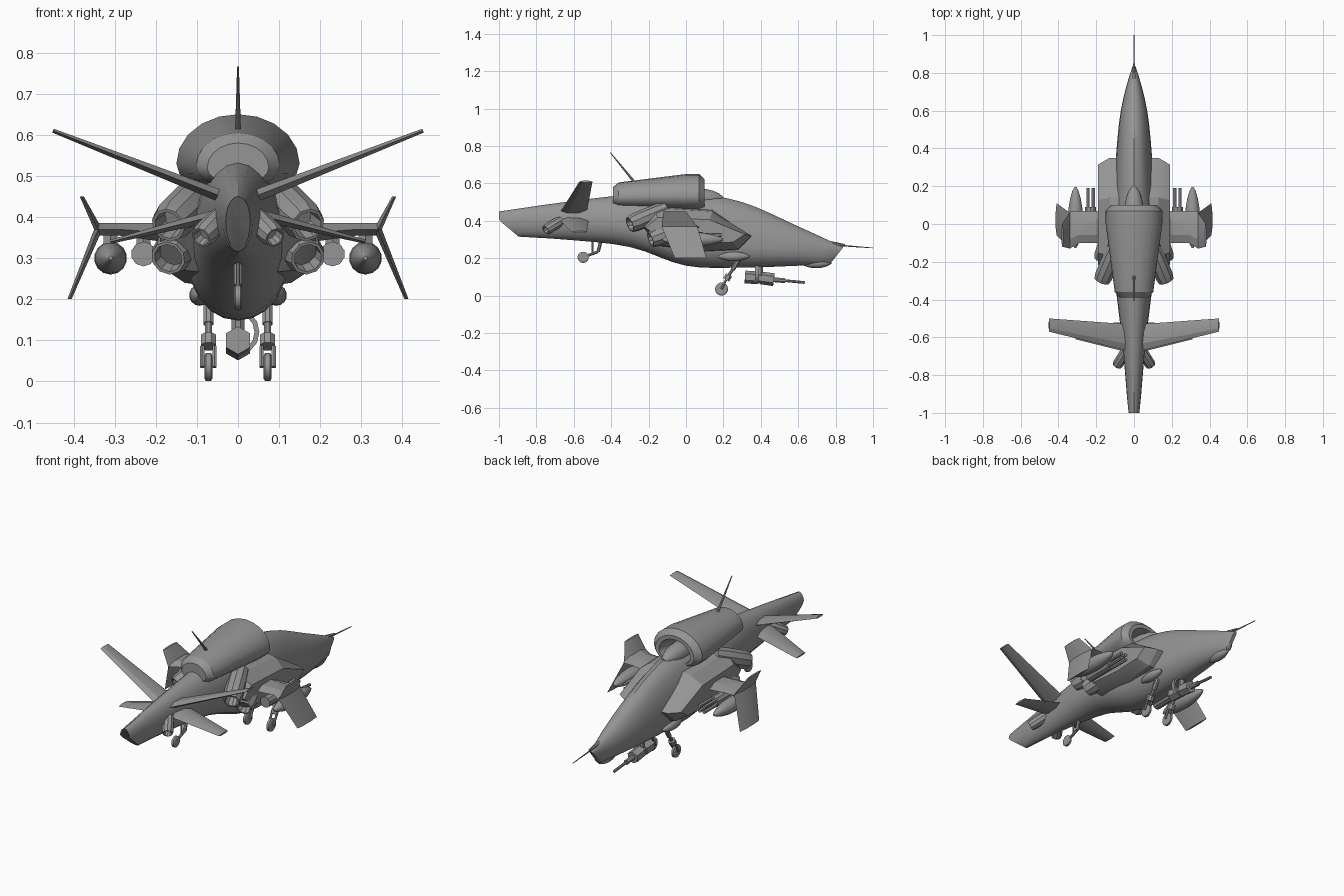
import bpy, bmesh
from math import sin, cos, pi, radians
from mathutils import Vector

old = bpy.data.objects.get("Cube")
if old:
    bpy.data.objects.remove(old, do_unlink=True)

GREY = (0.3, 0.3, 0.3, 1)
hull_grey = bpy.data.materials.new("hull grey")
hull_grey.use_nodes = True
hull_grey.diffuse_color = GREY
hull_grey.node_tree.nodes["Principled BSDF"].inputs["Base Color"].default_value = GREY


def skin(name, rings, mirror=False, angle=30):
    """Bridge equal rings of points into a closed shell."""
    bm = bmesh.new()
    loops = [[bm.verts.new(point) for point in ring] for ring in rings]
    for this, following in zip(loops, loops[1:]):
        for i in range(len(this)):
            bm.faces.new((this[i - 1], this[i], following[i], following[i - 1]))
    bm.faces.new(loops[0])
    bm.faces.new(loops[-1])
    bmesh.ops.recalc_face_normals(bm, faces=bm.faces)
    mesh = bpy.data.meshes.new(name)
    bm.to_mesh(mesh)
    bm.free()
    mesh.materials.append(hull_grey)
    ob = bpy.data.objects.new(name, mesh)
    bpy.context.collection.objects.link(ob)
    bpy.ops.object.select_all(action="DESELECT")
    ob.select_set(True)
    bpy.context.view_layer.objects.active = ob
    bpy.ops.object.shade_smooth_by_angle(angle=radians(angle))
    if mirror:
        ob.modifiers.new("Mirror", "MIRROR")


def section(y, top, bottom, half, wide, count=20):
    """Egg-shaped section across the body, widest at height wide."""
    ring = []
    for i in range(count):
        turn = 2 * pi * i / count
        rise = top - wide if sin(turn) > 0 else wide - bottom
        ring.append(Vector((half * cos(turn), y, wide + rise * sin(turn))))
    return ring


def refine(rows, steps=4):
    """Run a smooth curve through the rows."""
    rows = [Vector(row) for row in rows]
    padded = [2 * rows[0] - rows[1]] + rows + [2 * rows[-1] - rows[-2]]
    result = []
    for a, b, c, d in zip(padded, padded[1:], padded[2:], padded[3:]):
        for i in range(steps):
            t = i / steps
            result.append(b + t / 2 * (c - a + t * (2 * a - 5 * b + 4 * c - d
                                                    + t * (3 * b - 3 * c + d - a))))
    return result + [rows[-1]]


def turned(name, start, end, profile, count=12, mirror=False):
    """Turn a profile of (fraction along, radius) around the line from start to end."""
    start, end = Vector(start), Vector(end)
    facing = (end - start).to_track_quat("Z", "Y")
    rings = []
    for along, radius in profile:
        centre = start.lerp(end, along)
        turns = [2 * pi * (i + .5) / count for i in range(count)]
        rings.append([centre + facing @ Vector((radius * cos(a), radius * sin(a), 0)) for a in turns])
    skin(name, rings, mirror)


def rod(name, x, start, end, radius, count=8, taper=1):
    """Straight rod in the plane at x, from one (y, z) to another; a pair unless x is 0."""
    turned(name, (x, *start), (x, *end), [(0, radius), (1, radius * taper)], count, x > 0)


def pod(name, x, start, end, radius, fullness=.6):
    """Streamlined body in the plane at x; a pair unless x is 0."""
    steps = [.01, .08, .2, .35, .5, .65, .8, .92, .99]
    profile = [(t, radius * sin(pi * t) ** fullness) for t in steps]
    turned(name, (x, *start), (x, *end), profile, 14, x > 0)


def nozzle(name, start, end, radius):
    """Hollow exhaust pipe."""
    shape = [(0, .9), (.3, 1), (.85, 1), (1, .85), (1, .7), (.75, .6)]
    turned(name, start, end, [(t, radius * size) for t, size in shape], 10, True)


def wheel(name, x, y, z, radius, half_width, mirror):
    shape = [(0, .8), (.2, 1), (.8, 1), (1, .8)]
    turned(name, (x - half_width, y, z), (x + half_width, y, z),
           [(t, radius * size) for t, size in shape], 16, mirror)


def fin(name, sections, normal):
    """Thin blade; each section is (x, z), front y, rear y and thickness."""
    rings = []
    for (x, z), front, rear, thickness in sections:
        lead, trail = Vector((x, front, z)), Vector((x, rear, z))
        bulge = Vector(normal).normalized() * thickness / 2
        fore, aft = lead.lerp(trail, .3), lead.lerp(trail, .75)
        rings.append([lead, fore + bulge, aft + bulge, trail, aft - bulge, fore - bulge])
    skin(name, rings, True, 20)


# Fuselage: y, top, bottom, half width, widest height; ends cut on a slant
body = refine([(-1, .45, .32, .03, .39), (-.65, .5, .3, .06, .4), (-.3, .54, .26, .1, .37),
               (0, .55, .16, .12, .29), (.3, .5, .15, .1, .26), (.6, .37, .16, .07, .25),
               (.84, .26, .17, .01, .24)])
fuselage = [section(*row) for row in body]
for ring in fuselage:
    for point in ring:
        nose_cut = .77 + .8 * (point.z - .17)
        tail_cut = -.9 - 1.2 * (point.z - .32)
        point.y = max(min(point.y, nose_cut), tail_cut)
skin("fuselage", fuselage)

# Dorsal engine cowl with hollow intake, scaled along its length
cowl = []
for y, size in [(-.39, .5), (-.36, .68), (0, 1), (.07, 1), (.1, .8), (.1, .65), (0, .5)]:
    middle = .51 + .04 * size
    rise = .1 * size
    cowl.append(section(y, middle + rise, middle - rise, .15 * size, middle - rise / 5))
skin("engine_cowl", cowl)
pod("intake_bullet", 0, (-.1, .52), (.2, .52), .055, .5)

# Side sponsons: one outline, shrinking outwards
outline = [(.35, .32), (.14, .45), (-.17, .47), (-.24, .38), (-.15, .27), (.1, .24), (.28, .25)]
sponson = []
for x, length, height in [(.06, 1, 1.1), (.13, 1, 1), (.19, .9, .6)]:
    sponson.append([(x, y * length, .34 + (z - .34) * height) for y, z in outline])
skin("side_sponson", sponson, True, 25)

# Exhausts
nozzle("upper_exhaust", (.09, -.11, .46), (.17, -.3, .38), .05)
nozzle("lower_exhaust", (.11, 0, .37), (.17, -.19, .3), .05)
nozzle("tail_thruster", (.04, -.67, .4), (.09, -.75, .35), .03)

# Stub wings and swept tip plates
wing_tip = (.34, .37)
fin("stub_wing", [((.15, .36), .07, -.1, .05), ((.29, .37), .07, -.1, .03),
                  (wing_tip, .07, -.13, .03)], (0, 0, 1))
fin("wing_tip_plate", [((.41, .2), .11, -.06, .01), (wing_tip, .06, -.13, .02),
                       ((.38, .45), 0, -.12, .01)], (1, 0, 0))

# Tail surfaces
fin("upper_tail_fin", [((.04, .45), -.53, -.67, .03), ((.45, .61), -.5, -.57, .01)], (-.3, 0, 1))
fin("lower_tail_fin", [((.03, .41), -.52, -.68, .03), ((.31, .34), -.53, -.61, .01)], (.2, 0, 1))

# Bombs and gun pods beneath the wings
bomb_x, gun_x, store_z = .31, .23, .31
pod("bomb", bomb_x, (-.13, .3), (.2, .3), .04)
rod("gun_pod", gun_x, (-.09, store_z), (.09, store_z), .03, 10)
for x in (bomb_x, gun_x):
    rod("pylon", x, (0, store_z), (0, .37), .02, 6)
for across in (-1, 1):
    for up in (-1, 1):
        offset = .014
        z = store_z + up * offset
        rod("pod_barrel", gun_x + across * offset, (.08, z), (.19, z), .01, 6)

# Main landing gear
gear_x = .072
axle, knee, hip = (.19, .035), (.215, .085), (.28, .19)
wheel("main_wheel", gear_x, *axle, .035, .01, True)
for side in (-1, 1):
    rod("wheel_fork", gear_x + side * .015, axle, knee, .006, 6)
rod("fork_bridge", gear_x, knee, (.23, .11), .02)
rod("main_strut", gear_x, knee, hip, .009)
rod("strut_sleeve", gear_x, (.25, .14), hip, .013)

# Tail wheel
tail_axle, tail_knee = (-.55, .205), (-.47, .235)
wheel("tail_wheel", 0, *tail_axle, .03, .01, False)
rod("tail_wheel_arm", 0, tail_axle, tail_knee, .008)
rod("tail_wheel_leg", 0, tail_knee, (-.45, .31), .01)
rod("tail_wheel_brace", 0, (-.5, .22), (-.5, .31), .005)

# Chin gun, mount and feed belt
rod("gun_motor", 0, (.315, .1), (.385, .095), .034, 6)
rod("gun_core", 0, (.32, .1), (.47, .085), .028, 6)
rod("gun_breech", 0, (.4, .095), (.47, .085), .034, 6)
rod("gun_sleeve", 0, (.47, .085), (.53, .08), .014)
rod("gun_barrel", 0, (.5, .083), (.635, .07), .008)
rod("gun_mount", 0, (.395, .1), (.395, .17), .017)
belt = []
for i in range(7):
    bend = pi * (i / 6 - .5)
    centre = Vector((.01 + .036 * cos(bend), .38, .12 + .045 * sin(bend)))
    belt.append([centre + Vector((.006 * cos(bend + a), b, .006 * sin(bend + a)))
                 for a, b in ((0, -.01), (0, .01), (pi, .01), (pi, -.01))])
skin("feed_belt", belt)

# Blisters, nose probe and aerial
pod("side_blister", .093, (.17, .21), (.34, .21), .026)
pod("chin_blister", 0, (.62, .17), (.78, .175), .026)
rod("probe_base", 0, (.74, .285), (.85, .27), .015, taper=.4)
rod("nose_probe", 0, (.8, .27), (1, .255), .005, taper=.4)
rod("aerial", 0, (-.27, .6), (-.405, .765), .008, taper=.3)
